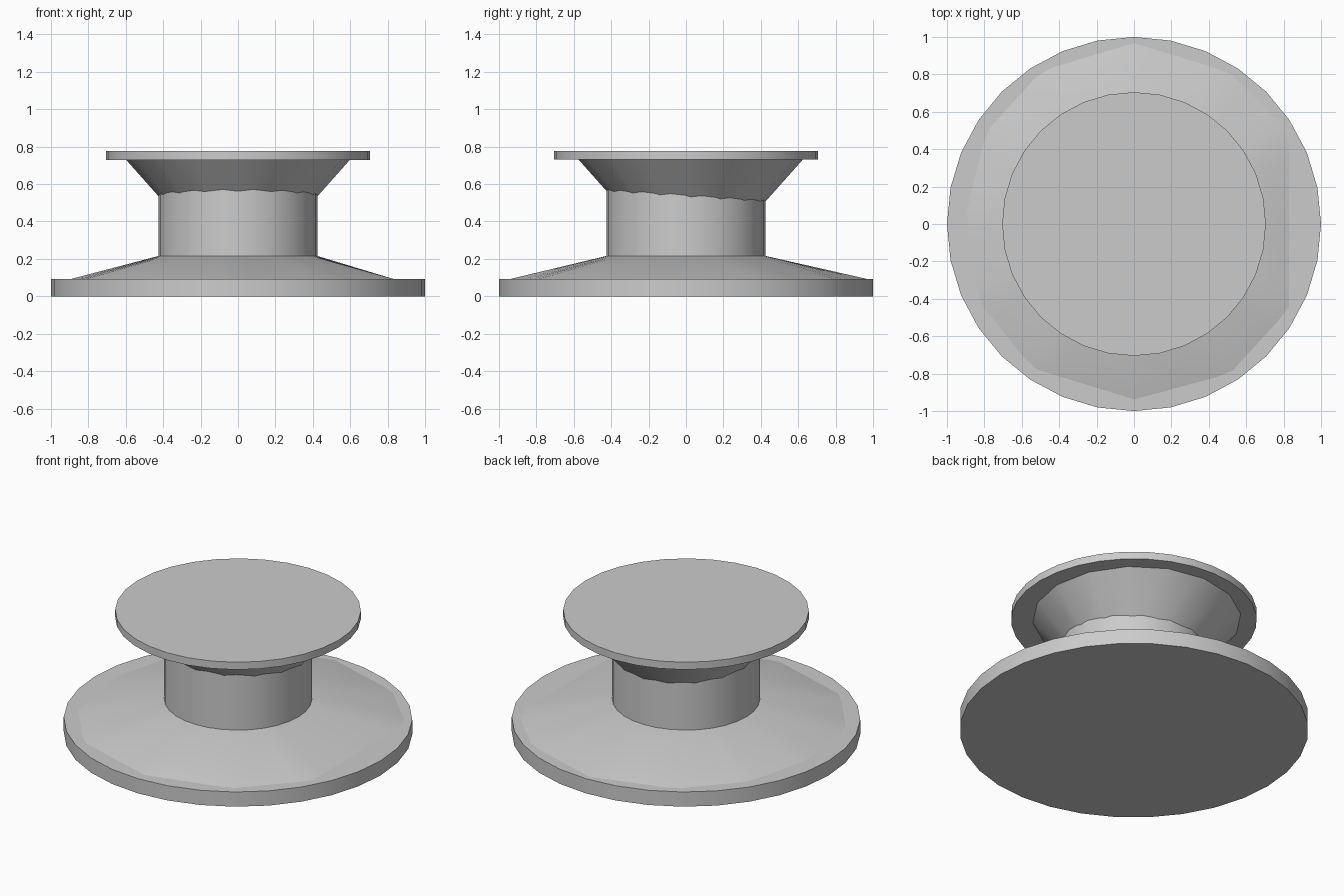
import bpy
import bmesh
from math import cos, sin, tau, radians
from mathutils import Vector

cube = bpy.data.objects.get("Cube")
if cube:
    bpy.data.objects.remove(cube)

grey = bpy.data.materials.new("plain grey")
grey.use_nodes = True
grey.diffuse_color = (0.6, 0.6, 0.6, 1)
grey.node_tree.nodes["Principled BSDF"].inputs["Base Color"].default_value = (0.6, 0.6, 0.6, 1)


def circle(radius, z, sides=32, y=0):
    return [(radius * cos(tau * i / sides), y + radius * sin(tau * i / sides), z)
            for i in range(sides)]


def outline(corners, z, sides):
    """Resample a convex outline at even angles around the centre."""
    pts = [Vector(c) for c in corners]
    ring = []
    for i in range(sides):
        d = Vector((cos(tau * i / sides), sin(tau * i / sides)))
        hits = []
        for p, q in zip(pts, pts[1:] + pts[:1]):
            e = q - p
            facing = d.cross(e)
            if facing > 1e-6:
                hits.append(p.cross(e) / facing)
        r = min(hits)
        ring.append((d.x * r, d.y * r, z))
    return ring


def loft(name, lower, upper):
    """Closed solid between two rings with the same point count."""
    bm = bmesh.new()
    a = [bm.verts.new(p) for p in lower]
    b = [bm.verts.new(p) for p in upper]
    n = len(a)
    for i in range(n):
        j = (i + 1) % n
        bm.faces.new((a[i], a[j], b[j], b[i]))
    bm.faces.new(a[::-1])
    bm.faces.new(b)
    mesh = bpy.data.meshes.new(name)
    bm.to_mesh(mesh)
    bm.free()
    mesh.materials.append(grey)
    obj = bpy.data.objects.new(name, mesh)
    bpy.context.collection.objects.link(obj)
    bpy.ops.object.select_all(action='DESELECT')
    obj.select_set(True)
    bpy.context.view_layer.objects.active = obj
    bpy.ops.object.shade_smooth_by_angle(angle=radians(30))
    return obj


# Wide base disc
loft("base_disc", circle(1, 0), circle(1, 0.093))

# Uneven sloping skirt from the base up to the neck
skirt_corners = [(0.84, -0.46), (0.84, 0.5), (0.52, 0.82), (0, 0.98), (-0.5, 0.83),
                 (-0.8, 0.5), (-0.91, 0.05), (-0.84, -0.42), (-0.55, -0.78),
                 (0, -0.95), (0.52, -0.81)]
loft("base_skirt", outline(skirt_corners, 0.09, 64), circle(0.42, 0.217, 64))

# Straight neck
loft("neck", circle(0.424, 0.1), circle(0.424, 0.6))

# Flared support, set slightly back from the neck
loft("top_flare", circle(0.385, 0.49, 16, 0.025), circle(0.603, 0.735, 16, 0.025))

# Thin top disc
loft("top_disc", circle(0.705, 0.73), circle(0.705, 0.777))
